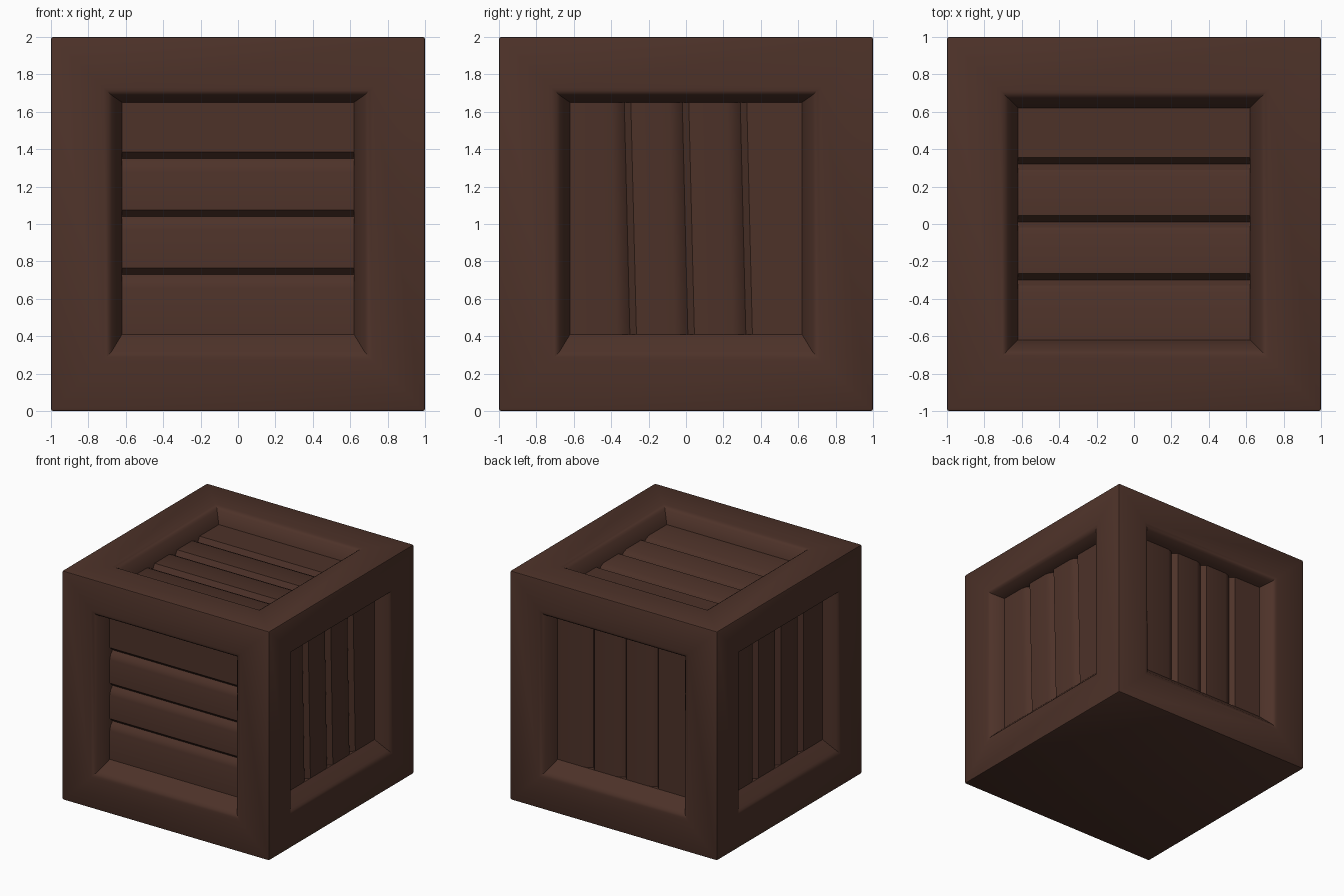
import bpy, bmesh
from math import pi, radians
from mathutils import Matrix, Vector

if "Cube" in bpy.data.objects:
    bpy.data.objects.remove(bpy.data.objects["Cube"])

wood = bpy.data.materials.new("dark_brown_wood")
wood.diffuse_color = (0.075, 0.032, 0.022, 1)
wood.use_nodes = True
wood.node_tree.nodes["Principled BSDF"].inputs["Base Color"].default_value = wood.diffuse_color

D = 0.115      # depth of the recessed panels
IN = 0.62      # half width of the panel
UP = Matrix.Translation((0, 0, 1))


def finish(name, bm, angle=35):
    bmesh.ops.recalc_face_normals(bm, faces=bm.faces[:])
    me = bpy.data.meshes.new(name)
    bm.to_mesh(me)
    bm.free()
    ob = bpy.data.objects.new(name, me)
    bpy.context.collection.objects.link(ob)
    me.materials.append(wood)
    bpy.ops.object.select_all(action='DESELECT')
    ob.select_set(True)
    bpy.context.view_layer.objects.active = ob
    bpy.ops.object.shade_smooth_by_angle(angle=radians(angle))
    return ob


# Each side works in local u (right), v (up), w (outward) coordinates
front = UP @ Matrix.Rotation(pi / 2, 4, 'X')
sides = {"front": front}
for i, n in enumerate(("right", "back", "left"), 1):
    sides[n] = UP @ Matrix.Rotation(i * pi / 2, 4, 'Z') @ UP.inverted() @ front
sides["top"] = UP


def limits(name):
    # lower and upper v of the opening, outside then at panel level
    return (-0.69, 0.69, -IN, IN) if name == "top" else (-0.70, 0.70, -0.59, 0.65)


# Crate frame: four nested rings per side give rim, slope and inner wall
bm = bmesh.new()
rim = []
for name, M in sides.items():
    o0, o1, i0, i1 = limits(name)
    rings = []
    for u, v0, v1, w in ((1, -1, 1, 1), (0.69, o0, o1, 1),
                         (IN, i0, i1, 1 - D), (IN, i0, i1, 0.78)):
        rings.append([bm.verts.new(M @ Vector(p)) for p in
                      ((-u, v0, w), (u, v0, w), (u, v1, w), (-u, v1, w))])
    for a, b in zip(rings, rings[1:]):
        for k in range(4):
            j = (k + 1) % 4
            bm.faces.new((a[k], a[j], b[j], b[k]))
    bm.faces.new(rings[-1])
    rim += [bm.edges.get((rings[1][k], rings[1][(k + 1) % 4])) for k in range(4)]
bm.faces.new([bm.verts.new(p) for p in ((-1, -1, 0), (-1, 1, 0), (1, 1, 0), (1, -1, 0))])
bmesh.ops.bevel(bm, geom=rim, offset=0.03, segments=3, profile=0.5, affect='EDGES')
bmesh.ops.remove_doubles(bm, verts=bm.verts[:], dist=1e-4)
# Slightly eased outer edges of the cube
outer = [e for e in bm.edges if e.calc_length() > 1.9]
bmesh.ops.bevel(bm, geom=outer, offset=0.012, segments=2, profile=0.5, affect='EDGES')
finish("crate_frame", bm)


# Panels: a grooved plank profile run across each opening
def panel(name, horizontal, groove, slant=0.0):
    _, _, v0, v1 = limits(name)
    lo, hi = (v0, v1) if horizontal else (-IN, IN)
    a, b = (-IN, IN) if horizontal else (v0, v1)
    prof = [(lo, 0, 0)]
    for k in (1, 2, 3):
        c = lo + (hi - lo) * k / 4 + 0.01
        prof += [(c + p, d * groove, 1) for p, d in
                 ((-0.07, 0), (-0.03, -0.015), (0, -0.05), (0.035, 0))]
    prof += [(hi, 0, 0), (hi, -0.1, 0), (lo, -0.1, 0)]
    bm = bmesh.new()
    ends = []
    for t, s in ((a, 0), (b, slant)):
        ring = []
        for p, d, m in prof:
            q = p + s * m
            uvw = (t, q, 1 - D + d) if horizontal else (q, t, 1 - D + d)
            ring.append(bm.verts.new(sides[name] @ Vector(uvw)))
        ends.append(ring)
        bm.faces.new(ring)
    for k in range(len(prof)):
        j = (k + 1) % len(prof)
        bm.faces.new((ends[0][k], ends[0][j], ends[1][j], ends[1][k]))
    finish(name + "_planks", bm, 30)


panel("front", True, 0.8)
panel("top", True, 1.2)
panel("right", False, 0.8, -0.03)
panel("back", False, 0.8)
panel("left", False, 0.8)
